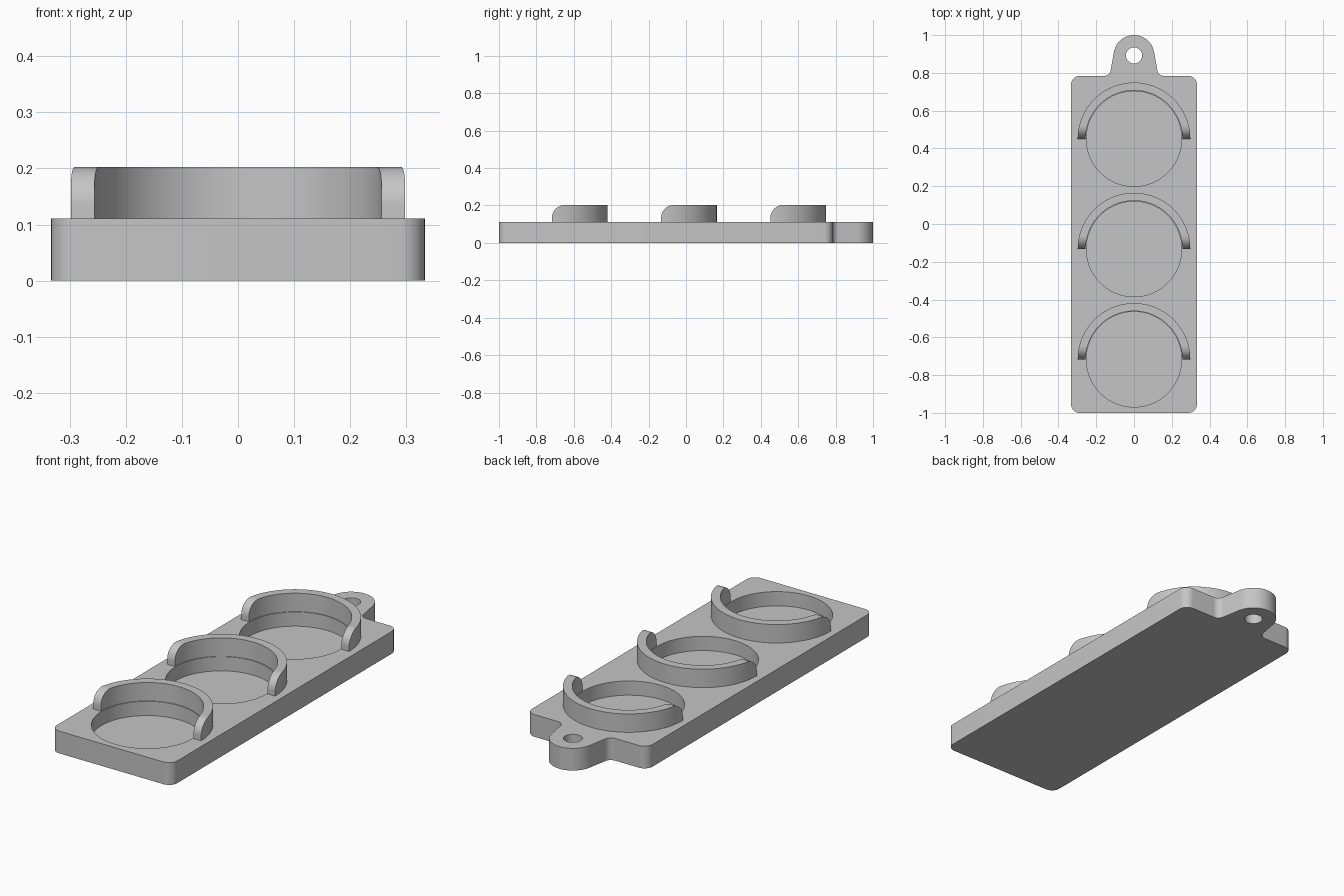
import bpy, bmesh
from math import sin, cos, tan, pi, radians
from mathutils import Vector

if "Cube" in bpy.data.objects:
    bpy.data.objects.remove(bpy.data.objects["Cube"], do_unlink=True)

PLATE_TOP, RING_TOP, FLOOR = 0.111, 0.203, 0.04
PLATE_BACK, HALF_WIDTH = 0.784, 0.333
CENTRES = [0.451 - 0.584 * i for i in range(3)]

grey = bpy.data.materials.new("plain grey")
grey.use_nodes = True
colour = (0.56, 0.56, 0.56, 1)
grey.diffuse_color = colour
grey.node_tree.nodes["Principled BSDF"].inputs["Base Color"].default_value = colour


def arc(cx, cy, r, start, end, steps):
    """Points along a circular arc, angles in degrees."""
    angles = [radians(start + (end - start) * i / steps) for i in range(steps + 1)]
    return [(cx + r * cos(a), cy + r * sin(a)) for a in angles]


def prism(name, outline, low, high, along_x=False):
    """Extrude an outline along z, or a (y, z) outline along x."""
    bm = bmesh.new()
    verts = [bm.verts.new((low, u, v) if along_x else (u, v, low)) for u, v in outline]
    base = bm.faces.new(verts)
    top = bmesh.ops.extrude_face_region(bm, geom=[base])["geom"]
    shift = Vector((high - low, 0, 0)) if along_x else Vector((0, 0, high - low))
    bmesh.ops.translate(bm, verts=[g for g in top if isinstance(g, bmesh.types.BMVert)], vec=shift)
    bmesh.ops.recalc_face_normals(bm, faces=bm.faces)
    mesh = bpy.data.meshes.new(name)
    bm.to_mesh(mesh)
    bm.free()
    mesh.materials.append(grey)
    obj = bpy.data.objects.new(name, mesh)
    bpy.context.collection.objects.link(obj)
    return obj


def select(obj):
    bpy.ops.object.select_all(action='DESELECT')
    obj.select_set(True)
    bpy.context.view_layer.objects.active = obj


def cut(obj, cutter, operation):
    """Apply a boolean and discard the cutter."""
    mod = obj.modifiers.new("cut", 'BOOLEAN')
    mod.operation, mod.object, mod.solver = operation, cutter, 'EXACT'
    select(obj)
    bpy.ops.object.modifier_apply(modifier=mod.name)
    bpy.data.objects.remove(cutter, do_unlink=True)


def smooth(obj):
    select(obj)
    bpy.ops.object.shade_smooth_by_angle(angle=radians(30))


# Base plate outline: right half from front to hanging tab, then mirrored
corner, tab_r, tab_y, flare, fillet = 0.045, 0.108, 0.892, 10, 0.035
tangent = radians(flare)
tab_foot = tab_r * cos(tangent) + (tab_y + tab_r * sin(tangent) - PLATE_BACK) * tan(tangent)
fillet_x = tab_foot + fillet * tan(radians(45 - flare / 2))
inset = HALF_WIDTH - corner
half = arc(inset, corner - 1, corner, -90, 0, 10)
half += arc(inset, PLATE_BACK - corner, corner, 0, 90, 10)
half += arc(fillet_x, PLATE_BACK + fillet, fillet, 270, 180 + flare, 10)
half += arc(0, tab_y, tab_r, flare, 90, 20)
outline = half + [(-x, y) for x, y in reversed(half[:-1])]
plate = prism("base_plate", outline, 0, PLATE_TOP)

# Hanging hole
cut(plate, prism("hole_cutter", arc(0, tab_y, 0.043, 0, 350, 35), -0.1, 0.3), 'DIFFERENCE')

for i, cy in enumerate(CENTRES):
    # Round pocket sunk in the plate
    pocket = prism("pocket_cutter", arc(0, cy, 0.252, 0, 356.25, 95), FLOOR, 0.3)
    cut(plate, pocket, 'DIFFERENCE')

    # Half-ring wall behind the pocket, its ends rounded off at the top
    ring_outline = arc(0, cy, 0.298, 0, 180, 64) + arc(0, cy, 0.256, 180, 0, 64)
    ring = prism(f"retaining_wall_{i + 1}", ring_outline, PLATE_TOP - 0.01, RING_TOP)
    r = 0.07
    side = [(cy + 0.4, 0), (cy + 0.4, RING_TOP + 0.05), (cy + r, RING_TOP + 0.05)]
    side += arc(cy + r, RING_TOP - r, r, 90, 180, 16) + [(cy, 0)]
    cut(ring, prism("end_cutter", side, -0.5, 0.5, True), 'INTERSECT')
    smooth(ring)

smooth(plate)
